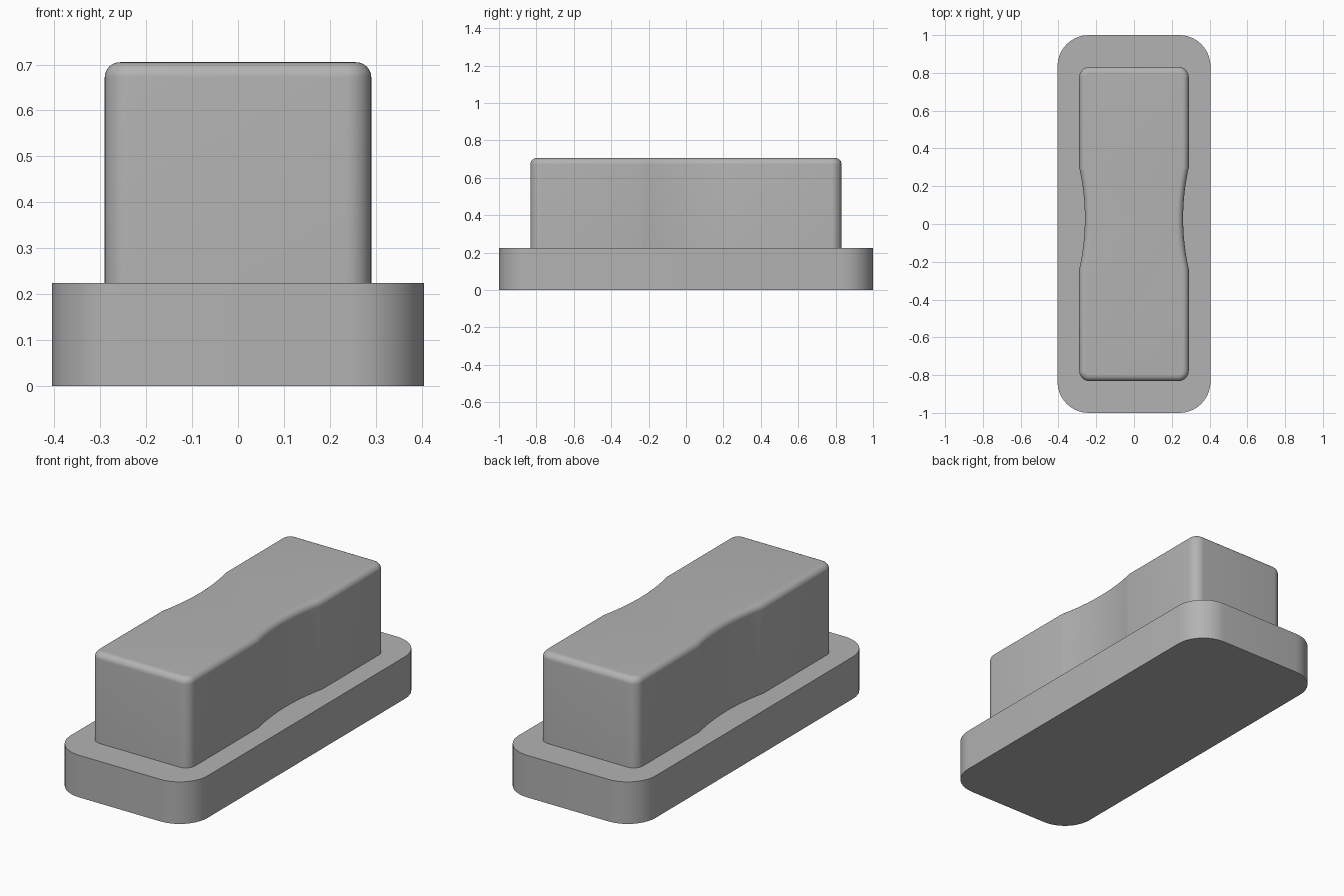
import bpy, bmesh, math
from mathutils import Vector

cube = bpy.data.objects.get("Cube")
if cube:
    bpy.data.objects.remove(cube, do_unlink=True)

grey = bpy.data.materials.new("plain_grey")
grey.use_nodes = True
colour = (0.45, 0.45, 0.45, 1)
grey.diffuse_color = colour
grey.node_tree.nodes["Principled BSDF"].inputs["Base Color"].default_value = colour


def outline(hx, hy, radius, waist=None, steps=10):
    """Counter-clockwise rounded rectangle, with optional shallow grips in its long sides."""
    def corner(sx, sy, start):
        centre = Vector((sx * (hx - radius), sy * (hy - radius)))
        angles = [start + math.pi / 2 * i / steps for i in range(steps + 1)]
        return [centre + radius * Vector((math.cos(a), math.sin(a))) for a in angles]

    def grip(side):
        if not waist:
            return []
        mid, half, depth = waist
        ts = [-1 + 2 * i / 24 for i in range(25)]
        return [Vector((side * (hx - depth * (1 - t * t)), mid + side * half * t)) for t in ts]

    return (corner(1, -1, -math.pi / 2) + grip(1) + corner(1, 1, 0)
            + corner(-1, 1, math.pi / 2) + grip(-1) + corner(-1, -1, math.pi))


def offset(points, amount):
    """Move an outline inwards by a fixed distance."""
    moved = []
    for i, p in enumerate(points):
        d1 = (p - points[i - 1]).normalized()
        d2 = (points[(i + 1) % len(points)] - p).normalized()
        n = Vector((-d1.y - d2.y, d1.x + d2.x)).normalized()
        moved.append(p + n * amount / n.dot(Vector((-d1.y, d1.x))))
    return moved


def build(name, points, bottom, top, round_over=0, steps=8):
    levels = [(0, bottom), (0, top - round_over)]
    if round_over:
        for i in range(1, steps + 1):
            a = math.pi / 2 * i / steps
            levels.append((round_over * (1 - math.cos(a)), top - round_over * (1 - math.sin(a))))
    bm = bmesh.new()
    rings = [[bm.verts.new((p.x, p.y, z)) for p in offset(points, inset)] for inset, z in levels]
    for low, high in zip(rings, rings[1:]):
        for i in range(len(low)):
            j = (i + 1) % len(low)
            bm.faces.new((low[i], low[j], high[j], high[i]))
    bm.faces.new(rings[0][::-1])
    bm.faces.new(rings[-1])
    mesh = bpy.data.meshes.new(name)
    bm.to_mesh(mesh)
    bm.free()
    mesh.materials.append(grey)
    obj = bpy.data.objects.new(name, mesh)
    bpy.context.collection.objects.link(obj)
    bpy.ops.object.select_all(action='DESELECT')
    obj.select_set(True)
    bpy.context.view_layer.objects.active = obj
    bpy.ops.object.shade_smooth_by_angle(angle=math.radians(30))


# Wide base with generous corners
build("base", outline(0.405, 1.0, 0.165), 0, 0.225)
# Waisted grip block with a softened top edge
build("grip_block", outline(0.29, 0.832, 0.055, waist=(0.03, 0.27, 0.03)), 0.225, 0.705, 0.033)
